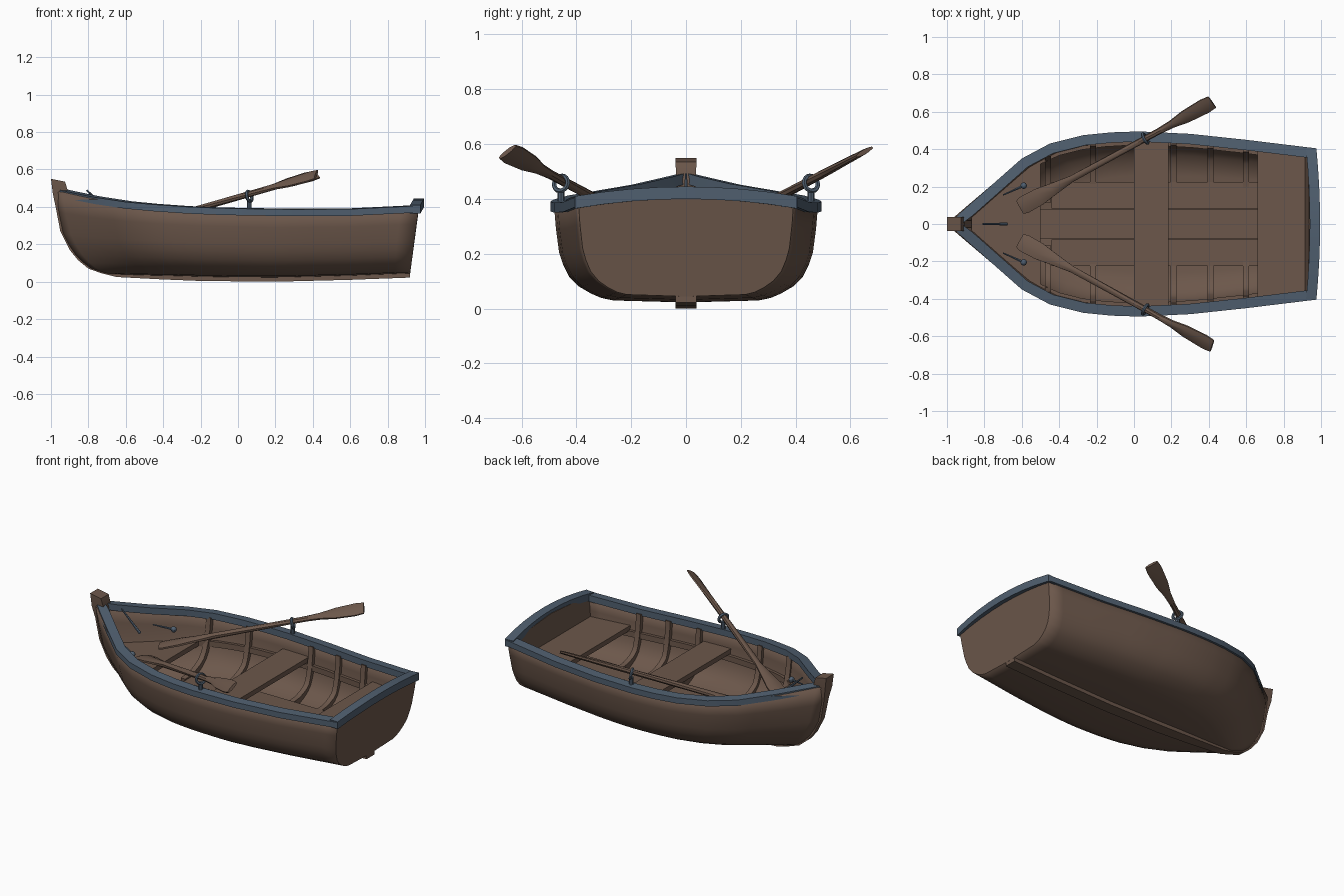
import bpy, bmesh, math
from mathutils import Vector

if "Cube" in bpy.data.objects:
    bpy.data.objects.remove(bpy.data.objects["Cube"])


def material(name, rgb):
    m = bpy.data.materials.new(name)
    m.diffuse_color = (*rgb, 1)
    m.use_nodes = True
    m.node_tree.nodes["Principled BSDF"].inputs["Base Color"].default_value = m.diffuse_color
    return m


WOOD = material("brown_wood", (0.150, 0.096, 0.070))
BLUE = material("faded_blue_paint", (0.080, 0.115, 0.160))


def lerp(table, t):
    if t <= table[0][0]:
        return table[0][1]
    for (a, p), (b, q) in zip(table, table[1:]):
        if t <= b:
            return p + (q - p) * (t - a) / (b - a)
    return table[-1][1]


def make(name, verts, faces, mat, fix=True):
    me = bpy.data.meshes.new(name)
    me.from_pydata([tuple(v) for v in verts], [], faces)
    if fix:
        bm = bmesh.new()
        bm.from_mesh(me)
        bmesh.ops.recalc_face_normals(bm, faces=bm.faces)
        bm.to_mesh(me)
        bm.free()
    me.materials.append(mat)
    ob = bpy.data.objects.new(name, me)
    bpy.context.collection.objects.link(ob)
    return ob


def loft(name, rings, mat):
    """Closed solid through a list of equal rings."""
    n = len(rings[0])
    verts = [p for r in rings for p in r]
    faces = [(i * n + j, i * n + (j + 1) % n, (i + 1) * n + (j + 1) % n, (i + 1) * n + j)
             for i in range(len(rings) - 1) for j in range(n)]
    faces += [tuple(range(n)), tuple(range(len(verts) - n, len(verts)))]
    return make(name, verts, faces, mat)


def box(name, x0, x1, y0, y1, z0, z1, mat):
    return loft(name, [[(x, y0, z0), (x, y1, z0), (x, y1, z1), (x, y0, z1)] for x in (x0, x1)], mat)


# Hull shape rules: plan width, sheer height, keel line, stem curve, section
OUT = [(-.96, .03), (-.9, .085), (-.77, .2), (-.6, .35), (-.45, .43), (-.27, .475), (-.12, .49),
       (.03, .495), (.3, .482), (.6, .45), (.97, .405)]
TOP = [(-.96, .495), (-.8, .46), (-.6, .43), (-.4, .412), (-.2, .4), (.2, .39), (.6, .392), (.97, .41)]
KEEL = [(-.65, .025), (-.4, .012), (-.2, .004), (.2, 0), (.6, .01), (.92, .022)]
STEM = [(.025, -.65), (.045, -.73), (.07, -.80), (.115, -.855), (.17, -.9), (.27, -.95), (.4, -.975), (.55, -1)]
SECT = [(0, 0), (.02, .55), (.045, .64), (.09, .72), (.16, .81), (.26, .885), (.38, .93),
        (.5, .96), (.75, .985), (1, 1)]


def top(x):
    return lerp(TOP, x) - .012


def bottom(x):
    return lerp(KEEL, x) + .022 - .012 * min(max((-x - .3) / .4, 0), 1)


def ends(z):
    return lerp(STEM, z) + .006, .92 + (z - .04) * .13


def half(x, z):
    a, b = ends(z)
    u = (x - a) / (b - a)
    f = (z - bottom(x)) / (top(x) - bottom(x))
    return (lerp(OUT, -.96 + 1.93 * u) - .012) * lerp(SECT, min(max(f, 0), 1))


def hull_point(u, f):
    x = -.9 + 1.85 * u
    for _ in range(8):
        z = bottom(x) + (top(x) - bottom(x)) * f
        a, b = ends(z)
        x = a + (b - a) * u
    return x, half(x, z), z


# Hull shell
levels = [s[0] for s in SECT]
verts, N = [], 24
for i in range(N + 1):
    col = [hull_point((i / N) ** 1.2, f) for f in levels]
    verts += [(x, -y, z) for x, y, z in reversed(col)] + col[1:]
n = 2 * len(levels) - 1
hull = make("hull", verts, [(i * n + j, i * n + j + 1, (i + 1) * n + j + 1, (i + 1) * n + j)
                            for i in range(N) for j in range(n - 1)], WOOD, fix=False)
mod = hull.modifiers.new("planking", 'SOLIDIFY')
mod.thickness, mod.offset = .028, -1

# Transom board with arched top
col = [hull_point(1, f) for f in levels]
edge = [(x, -y, z) for x, y, z in reversed(col)] + col[1:] + [(.972, 0, .425)]
loft("transom", [edge, [(x - .035, y * .99, z) for x, y, z in edge]], WOOD)

# Stem post and keel, slim where they blend into the bow
outer = [(-1, .55), (-.99, .47)] + [(x, z) for z, x in reversed(STEM[:-1])] + KEEL[1:]
inner = [(-.925, .535), (-.905, .47), (-.915, .40), (-.90, .29), (-.855, .2), (-.82, .145), (-.765, .1),
         (-.71, .075), (-.64, .06)] + [(x, z + .035) for x, z in KEEL[1:]]
wide = [.038, .036, .024, .02, .02, .02, .02, .02, .026, .034, .038, .038, .038, .038]
loft("stem_and_keel", [[(a, -w, b), (a, w, b), (c, w, d), (c, -w, d)]
                       for (a, b), (c, d), w in zip(outer, inner, wide)], WOOD)

# Gunwales, swept along the plan outline on both sides
for side, label in ((-1, "near"), (1, "far")):
    rings = []
    for k, (x, y) in enumerate(OUT):
        p, q = OUT[max(k - 1, 0)], OUT[min(k + 1, len(OUT) - 1)]
        t = Vector((q[0] - p[0], q[1] - p[1])).normalized()
        xi, yi = x + t.y * .055, max(y - t.x * .055, 0)
        z = lerp(TOP, x)
        rings.append([(x, side * y, z - .04), (x, side * y, z - .004), (xi, side * yi, z),
                      (xi, side * yi, z - .04)])
    loft(label + "_gunwale", rings, BLUE)

# Stern rail, bowed and arched
rings = []
for k in range(9):
    s = k / 4 - 1
    x, z = .995 - .02 * s * s, .445 - .035 * s * s
    rings.append([(x, s * .405, z - .045), (x, s * .405, z), (x - .055, s * .4, z), (x - .055, s * .4, z - .045)])
loft("stern_rail", rings, BLUE)


# Seats cut to the inside of the hull
def seat(name, x0, x1, z, thick=.03):
    rings = []
    for k in range(9):
        x = x0 + (x1 - x0) * k / 8
        a, b = half(x, z) - .018, half(x, z - thick) - .018
        rings.append([(x, -b, z - thick), (x, b, z - thick), (x, a, z), (x, -a, z)])
    return loft(name, rings, WOOD)


seat("middle_seat", 0, .185, .285)
seat("stern_seat", .66, .935, .275)
seat("bow_seat", -.87, -.5, .245)

# Floor boards
for k, (a, b) in enumerate([(-.225, -.083), (-.079, .079), (.083, .225)]):
    box("floor_board_%d" % k, -.52 + .08 * (k != 1), .92, a, b, .072, .098, WOOD)

# Ribs and seat risers
for side, label in ((-1, "near"), (1, "far")):
    for k, x in enumerate((-.46, -.22, .21, .41, .6)):
        rings = []
        for f in (.018, .045, .09, .16, .26, .4, .55, .75, .93):
            z = bottom(x) + (top(x) - bottom(x)) * f
            y, s = half(x, z), max(0, 1 - f / .4)
            c, d = side * (y - .015), side * (y - .05 + .03 * s)
            z0, z1 = z + .012 * s, z + .01 + .055 * s
            rings.append([(x - .016, c, z0), (x + .016, c, z0), (x + .016, d, z1), (x - .016, d, z1)])
        loft("%s_rib_%d" % (label, k), rings, WOOD)
    rings = []
    for k in range(13):
        x = -.52 + 1.44 * k / 12
        y = half(x, .24)
        rings.append([(x, side * (y - a), z) for a, z in ((.015, .215), (.015, .25), (.046, .25), (.046, .215))])
    loft(label + "_seat_riser", rings, WOOD)

# Double-ended oars and their locks
OAR = [(0, .042, .009), (.02, .052, .012), (.1, .05, .014), (.17, .036, .015), (.27, .019, .017),
       (.72, .017, .016), (.79, .023, .015), (.86, .04, .013), (.96, .048, .011), (1, .042, .009)]
for side, label, roll in ((-1, "near", -38), (1, "far", 26)):
    a, b = Vector((-.61, side * .09, .275)), Vector((.418, side * .652, .572))
    d = (b - a).normalized()
    w = Vector((-d.y * side, d.x * side, 0)).normalized()
    up = d.cross(w) * side
    rings = []
    for t, hw, ht in OAR:
        r = math.radians(roll if t > .5 else 0)
        wr, ur = w * math.cos(r) + up * math.sin(r), up * math.cos(r) - w * math.sin(r)
        rings.append([a.lerp(b, t) + wr * hw * math.cos(q) + ur * ht * math.sin(q)
                      for q in (math.tau * (m + .5) / 8 for m in range(8))])
    loft(label + "_oar", rings, WOOD)
    c = a.lerp(b, (.06 - a.x) / (b.x - a.x))
    bpy.ops.mesh.primitive_torus_add(major_radius=.028, minor_radius=.009, major_segments=16, minor_segments=6,
                                     location=(c.x, c.y, c.z - .012),
                                     rotation=d.to_track_quat('Z', 'Y').to_euler())
    ring = bpy.context.object
    ring.name = label + "_oarlock_ring"
    ring.data.materials.append(BLUE)
    bpy.ops.mesh.primitive_cylinder_add(vertices=8, radius=.013, depth=.06, location=(c.x, c.y, .405))
    pin = bpy.context.object
    pin.name = label + "_oarlock_pin"
    pin.data.materials.append(BLUE)


# Small mooring hooks in the bow
def rod(name, p, q, r):
    p, q = Vector(p), Vector(q)
    bpy.ops.mesh.primitive_cone_add(vertices=6, radius1=r, radius2=r * .5, depth=(q - p).length,
                                    location=(p + q) / 2, rotation=(q - p).to_track_quat('Z', 'Y').to_euler())
    bpy.context.object.name = name
    bpy.context.object.data.materials.append(BLUE)


rod("centre_hook", (-.68, 0, .37), (-.81, 0, .49), .009)
for side, label in ((-1, "near"), (1, "far")):
    rod(label + "_hook", (-.59, side * .205, .34), (-.7, side * .155, .36), .008)
    bpy.ops.mesh.primitive_uv_sphere_add(segments=8, ring_count=6, radius=.018, location=(-.59, side * .205, .34))
    bpy.context.object.name = label + "_hook_knob"
    bpy.context.object.data.materials.append(BLUE)

# Smooth shading with sharp edges kept
bpy.ops.object.select_all(action='SELECT')
bpy.context.view_layer.objects.active = hull
bpy.ops.object.shade_smooth_by_angle(angle=math.radians(35))
